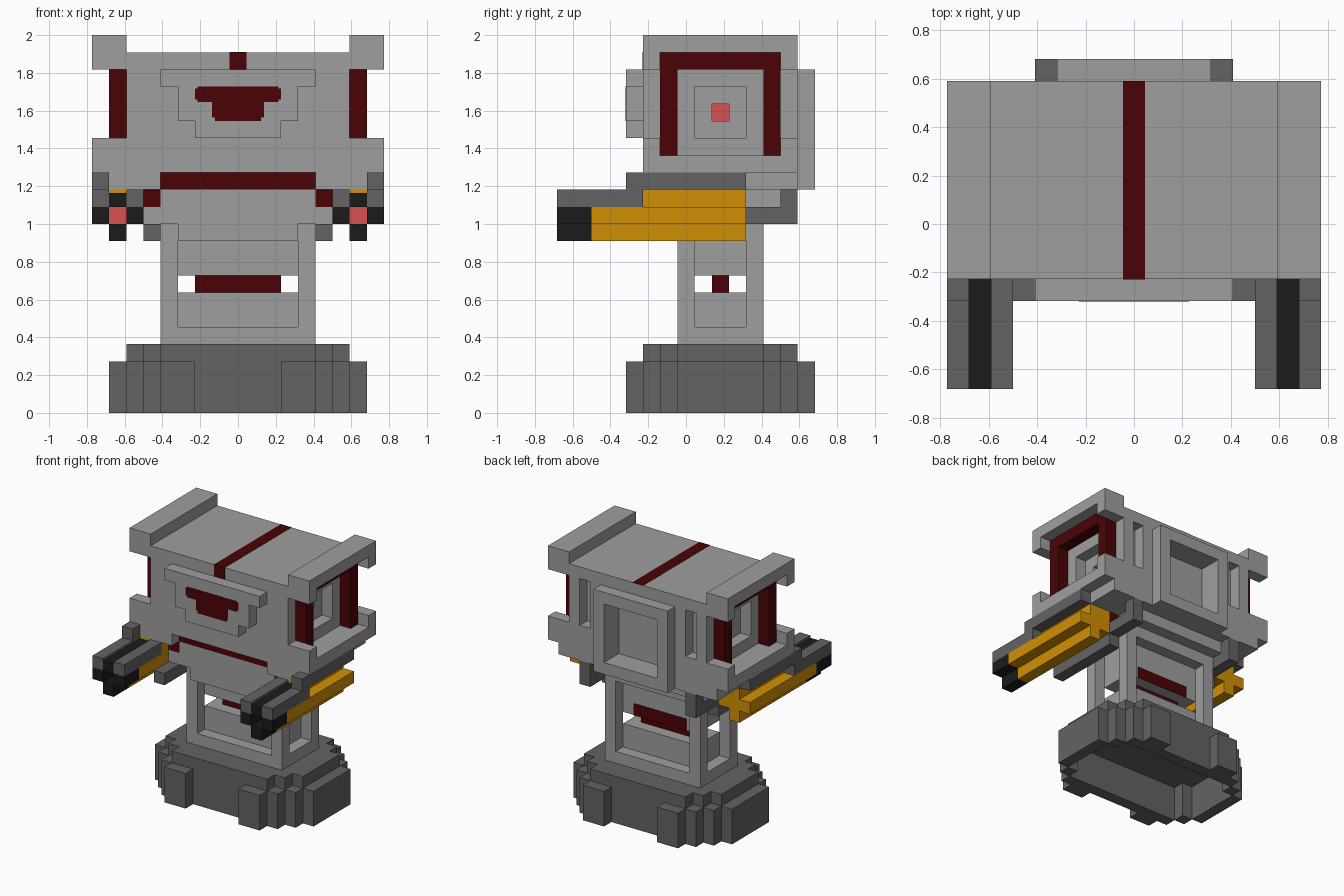
import bpy, bmesh

cube = bpy.data.objects.get("Cube")
if cube:
    bpy.data.objects.remove(cube, do_unlink=True)

U = 1 / 11  # one block


def material(name, r, g, b):
    m = bpy.data.materials.new(name)
    m.use_nodes = True
    m.diffuse_color = (r, g, b, 1)
    m.node_tree.nodes["Principled BSDF"].inputs["Base Color"].default_value = (r, g, b, 1)
    return m


LIGHT = material("light grey", 0.345, 0.345, 0.345)
DARK = material("dark grey", 0.125, 0.125, 0.125)
BLACK = material("near black", 0.011, 0.011, 0.011)
RED = material("dark red", 0.07, 0.001, 0.0015)
GLOW = material("light red", 0.68, 0.085, 0.085)
GOLD = material("amber", 0.64, 0.28, 0.001)


def part(name, mat, boxes, mirror=False):
    """One object made of boxes (x0, x1, y0, y1, z0, z1) in block units."""
    bm = bmesh.new()
    if mirror:
        boxes = boxes + [(-b[1], -b[0], *b[2:]) for b in boxes]
    for x0, x1, y0, y1, z0, z1 in boxes:
        verts = bmesh.ops.create_cube(bm, size=1)["verts"]
        for v in verts:
            v.co.x = U * (x1 if v.co.x > 0 else x0)
            v.co.y = U * (y1 if v.co.y > 0 else y0)
            v.co.z = U * (z1 if v.co.z > 0 else z0)
    mesh = bpy.data.meshes.new(name)
    bm.to_mesh(mesh)
    bm.free()
    mesh.materials.append(mat)
    ob = bpy.data.objects.new(name, mesh)
    bpy.context.collection.objects.link(ob)
    return ob


def frame(a0, a1, b0, b1, h0, h1, k0, k1):
    """Four rectangles filling a0..a1 x b0..b1 around the hole h0..h1 x k0..k1."""
    return [(a0, a1, b0, k0), (a0, a1, k1, b1), (a0, h0, k0, k1), (h1, a1, k0, k1)]


# Base: hollow stepped skirt (half of each strip, mirrored) under a stepped lid
skirt = []
for x0, x1, outer, inner in [(0, 2.5, 4.5, 3.5), (2.5, 4.5, 5.5, 3.5), (4.5, 5.5, 4.5, 3.5),
                             (5.5, 6.5, 3.5, 2.5), (6.5, 7.5, 2.5, 0)]:
    skirt += [(x0, x1, 2 + inner, 2 + outer, 0, 3), (x0, x1, 2 - outer, 2 - inner, 0, 3)]
part("base_skirt", DARK, skirt, True)
part("base_top", DARK, [(0, 4.5, -2.5, 6.5, 3, 4), (4.5, 5.5, -1.5, 5.5, 3, 4),
                        (5.5, 6.5, -0.5, 4.5, 3, 4)], True)

# Pedestal
part("pedestal_foot", LIGHT, [(-4.5, 4.5, -0.5, 4.5, 4, 5)])
part("pedestal_core", LIGHT, [(-3.5, 3.5, 0.5, 3.5, 5, 7), (-3.5, 3.5, 0.5, 3.5, 8, 10)])
part("pedestal_inner_bar", RED, [(-2.5, 2.5, 1.5, 2.5, 7, 8)])
part("pedestal_back_mark", RED, [(-2.5, 2.5, 3.48, 3.54, 8, 9)])
part("corner_posts", LIGHT, [(3.5, 4.5, y, y + 1, 5, 11) for y in (-0.5, 3.5)], True)

# Underside of the head, stepping inwards
part("chin", LIGHT, [(-3.5, 3.5, -1.5, 3.5, 10, 11),
                     (-5.5, 5.5, -1.5, 3.5, 11, 12), (-4.5, 4.5, 3.5, 4.5, 11, 12),
                     (-4.5, 4.5, -1.5, 5.5, 12, 13),
                     (-4.5, 4.5, -1.5, 6.5, 13, 14)])
part("chin_cheeks", LIGHT, [(4.5, 7.5, -2.5, 6.5, 13, 14)], True)
part("chin_corners", RED, [(4.5, 5.5, -1.5, 3.5, 12, 13)], True)
part("chin_band", RED, [(-4.5, 4.5, -1.54, -1.48, 13, 14)])
part("lower_bars", DARK, [(4.5, 5.5, -3.5, 3.5, 10, 11)], True)
part("rear_hooks", DARK, [(4.5, 5.5, 3.5, 6.5, 11, 12),
                          (4.5, 5.5, 5.5, 6.5, 12, 13)], True)

# Head: core, side walls with stepped square openings, slotted back wall
part("head_core", LIGHT, [(-4.5, 4.5, -2.5, 5.5, 14, 21)])
part("head_side_walls", LIGHT,
     [(4.5, 5.5, *r) for r in frame(-2.5, 5.5, 14, 21, 1.5, 2.5, 17, 18)]
     + [(5.5, 6.5, *r) for r in frame(-2.5, 5.5, 14, 21, 0.5, 3.5, 16, 19)], True)
part("head_back_wall", LIGHT,
     [(a, b, 5.5, 6.5, c, d) for a, b, c, d in frame(-4.5, 4.5, 14, 21, -2.5, 2.5, 14, 19) if d > c]
     + [(s - 1, s + 1, 5.5, 6.5, c, d) for s in (-5.5, 5.5) for c, d in ((14, 16), (20, 21))]
     + [(5.5, 6.5, 5.5, 6.5, 16, 20), (-6.5, -5.5, 5.5, 6.5, 16, 20)])
part("side_lamps", GLOW, [(4.48, 4.55, 1.5, 2.5, 17, 18)], True)

# Side brackets with end lugs, and the red frames between them
lugs = [(6.5, 8.5, y, y + 1, z, z + 1) for y in (-2.5, 5.5) for z in (15, 20)]
part("side_brackets", LIGHT, lugs + [(6.5, 8.5, -2.5, 6.5, 14, 15),
                                     (6.5, 8.5, -2.5, 6.5, 21, 22)], True)
part("side_frames", RED, [(6.5, 7.5, -1.5, 5.5, 20, 21),
                          (6.5, 7.5, -1.5, -0.5, 15, 20),
                          (6.5, 7.5, 4.5, 5.5, 15, 20)], True)

# Stripe over the roof and down the brow
part("roof_stripe", RED, [(-0.5, 0.5, -2.5, 6.5, 20.98, 21.02),
                          (-0.5, 0.5, -2.52, -2.48, 20, 21.02)])

# Front plate with emblem
part("front_plate", LIGHT, [(-4.5, 4.5, -3.5, -2.5, 19, 20),
                            (-3.5, 3.5, -3.5, -2.5, 17, 19),
                            (-2.5, 2.5, -3.5, -2.5, 16, 17)])
part("front_emblem", RED, [(-2.5, 2.5, -3.52, -3.48, 18.25, 18.9),
                           (-2.35, 2.35, -3.52, -3.48, 18.9, 19),
                           (-2.35, 2.35, -3.52, -3.48, 18.1, 18.25),
                           (-1.5, 1.5, -3.52, -3.48, 17.2, 18.1),
                           (-1.35, 1.35, -3.52, -3.48, 17, 17.2)])

# Back panel: raised frame round the recess
part("back_panel", LIGHT,
     [(a, b, 6.5, 7.5, c, d) for a, b, c, d in frame(-3.5, 3.5, 13, 20, -2.5, 2.5, 14, 19)])

# Arms: plus-shaped section with a hollow dark muzzle
part("arm_rails", DARK, [(7.5, 8.5, -3.5, 3.5, 13, 14)], True)
part("arm_housings", GOLD, [(5.5, 8.5, -5.5, 3.5, 11, 12),
                            (6.5, 7.5, -5.5, 3.5, 10, 11),
                            (5.5, 7.5, -2.5, 3.5, 12, 13)], True)
part("arm_muzzles", BLACK, [(5.5, 6.5, -7.5, -5.5, 11, 12),
                            (7.5, 8.5, -7.5, -5.5, 11, 12),
                            (6.5, 7.5, -7.5, -5.5, 10, 11),
                            (6.5, 7.5, -7.5, -2.5, 12, 12.8)], True)
part("arm_barrels", DARK, [(7.5, 8.5, -7.5, -2.5, 12, 13),
                           (5.5, 6.5, -7.5, -2.5, 12, 13)], True)
part("muzzle_lights", GLOW, [(6.5, 7.5, -5.55, -5.48, 11, 12)], True)
